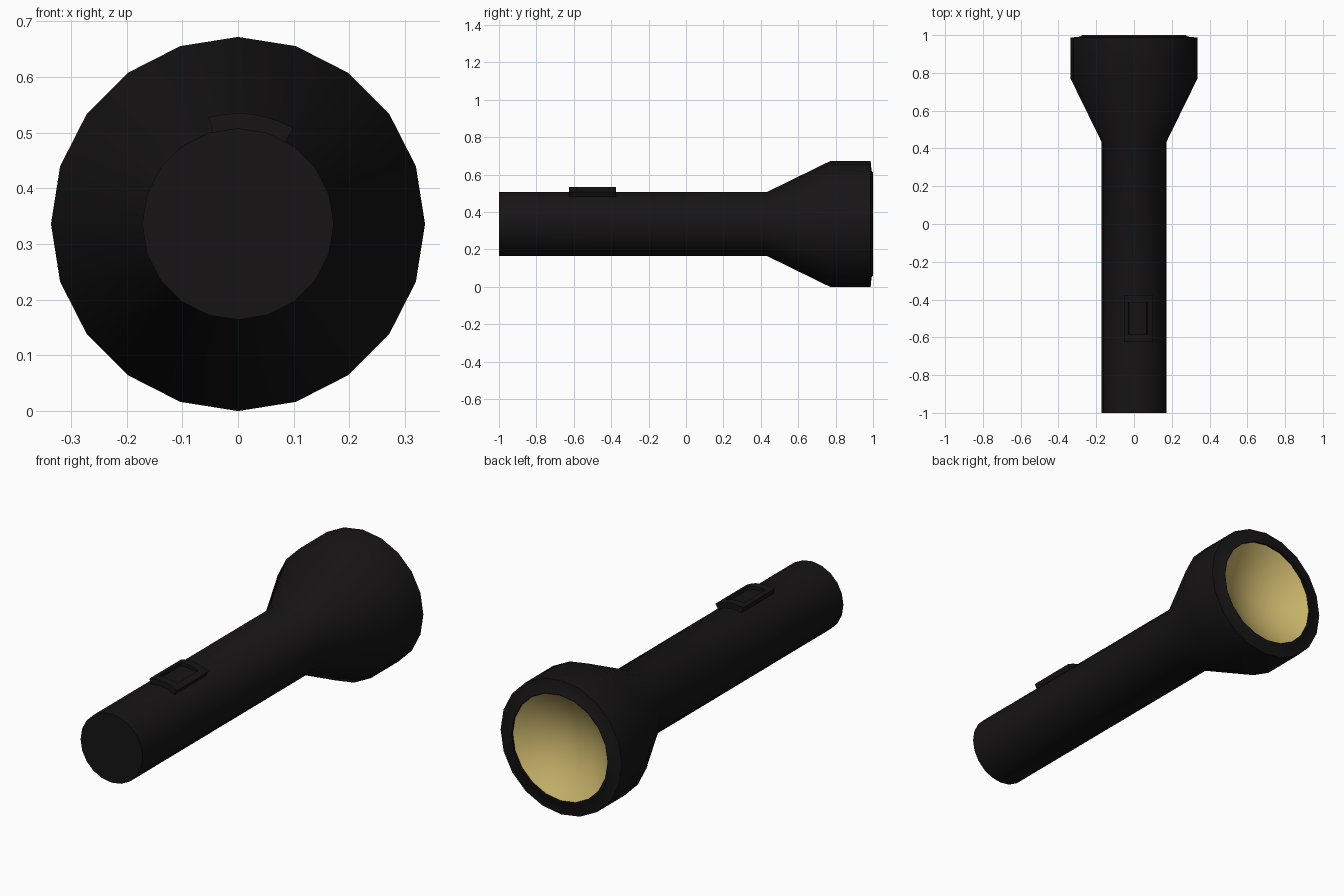
import bpy, bmesh
from math import sin, cos, radians, pi

if "Cube" in bpy.data.objects:
    bpy.data.objects.remove(bpy.data.objects["Cube"])

CZ = 0.336   # height of the torch axis
SIDES = 20


def material(name, rgb):
    m = bpy.data.materials.new(name)
    m.diffuse_color = (*rgb, 1)
    m.use_nodes = True
    m.node_tree.nodes["Principled BSDF"].inputs["Base Color"].default_value = m.diffuse_color
    return m


def finish(bm, name, mat, angle):
    me = bpy.data.meshes.new(name)
    bm.to_mesh(me)
    bm.free()
    me.materials.append(mat)
    ob = bpy.data.objects.new(name, me)
    bpy.context.collection.objects.link(ob)
    bpy.ops.object.select_all(action='DESELECT')
    ob.select_set(True)
    bpy.context.view_layer.objects.active = ob
    bpy.ops.object.shade_smooth_by_angle(angle=radians(angle))
    return ob


def polar(r, deg, y):
    return (r * sin(radians(deg)), y, CZ + r * cos(radians(deg)))


def lathe(profile, name, mat, angle):
    """Revolve (radius, y) points around the torch axis."""
    bm = bmesh.new()
    rings = []
    for r, y in profile:
        if r == 0:
            rings.append([bm.verts.new((0, y, CZ))] * SIDES)
        else:
            rings.append([bm.verts.new(polar(r, i * 360 / SIDES, y)) for i in range(SIDES)])
    for a, b in zip(rings, rings[1:]):
        for i in range(SIDES):
            j = (i + 1) % SIDES
            quad = list(dict.fromkeys((a[i], b[i], b[j], a[j])))
            bm.faces.new(quad)
    return finish(bm, name, mat, angle)


black = material("black_plastic", (0.008, 0.007, 0.0075))
gold = material("reflector_gold", (0.60, 0.47, 0.15))

# Handle, flared head and rim in one turned shell
lathe([(0, -1), (0.172, -1), (0.172, 0.435), (0.336, 0.77), (0.336, 0.987),
       (0.285, 0.992), (0.275, 1.0), (0.266, 1.0), (0.266, 0.99)],
      "torch_body", black, 40)

# Concave reflector dish
N, R, DEPTH = 6, 0.266, 0.10
dish = [(R * (1 - i / N), 0.99 - DEPTH * (1 - (1 - i / N) ** 2)) for i in range(N + 1)]
dish[-1] = (0, dish[-1][1])
lathe(dish, "reflector", gold, 60)

# Curved switch plate with a recessed centre
angles = [-15.4, -8.6, 0, 7, 15, 21, 30]
ys = [-0.625, -0.585, -0.415, -0.375]
bm = bmesh.new()
grid = [[bm.verts.new(polar(0.199, a, y)) for a in angles] for y in ys]
inner = []
for j in range(len(ys) - 1):
    for i in range(len(angles) - 1):
        f = bm.faces.new((grid[j][i], grid[j][i + 1], grid[j + 1][i + 1], grid[j + 1][i]))
        if j == 1 and 0 < i < len(angles) - 2:
            inner.append(f)


def set_radius(verts, r):
    for v in verts:
        d = (v.co.x ** 2 + (v.co.z - CZ) ** 2) ** 0.5
        v.co.x *= r / d
        v.co.z = CZ + (v.co.z - CZ) * r / d


edges = [e for e in bm.edges if e.is_boundary]
skirt = bmesh.ops.extrude_edge_only(bm, edges=edges)["geom"]
set_radius([g for g in skirt if isinstance(g, bmesh.types.BMVert)], 0.165)
sunk = bmesh.ops.extrude_face_region(bm, geom=inner)["geom"]
set_radius([g for g in sunk if isinstance(g, bmesh.types.BMVert)], 0.184)
bmesh.ops.delete(bm, geom=[f for f in inner if f.is_valid], context='FACES_ONLY')
bmesh.ops.recalc_face_normals(bm, faces=bm.faces)
finish(bm, "switch", black, 30)
